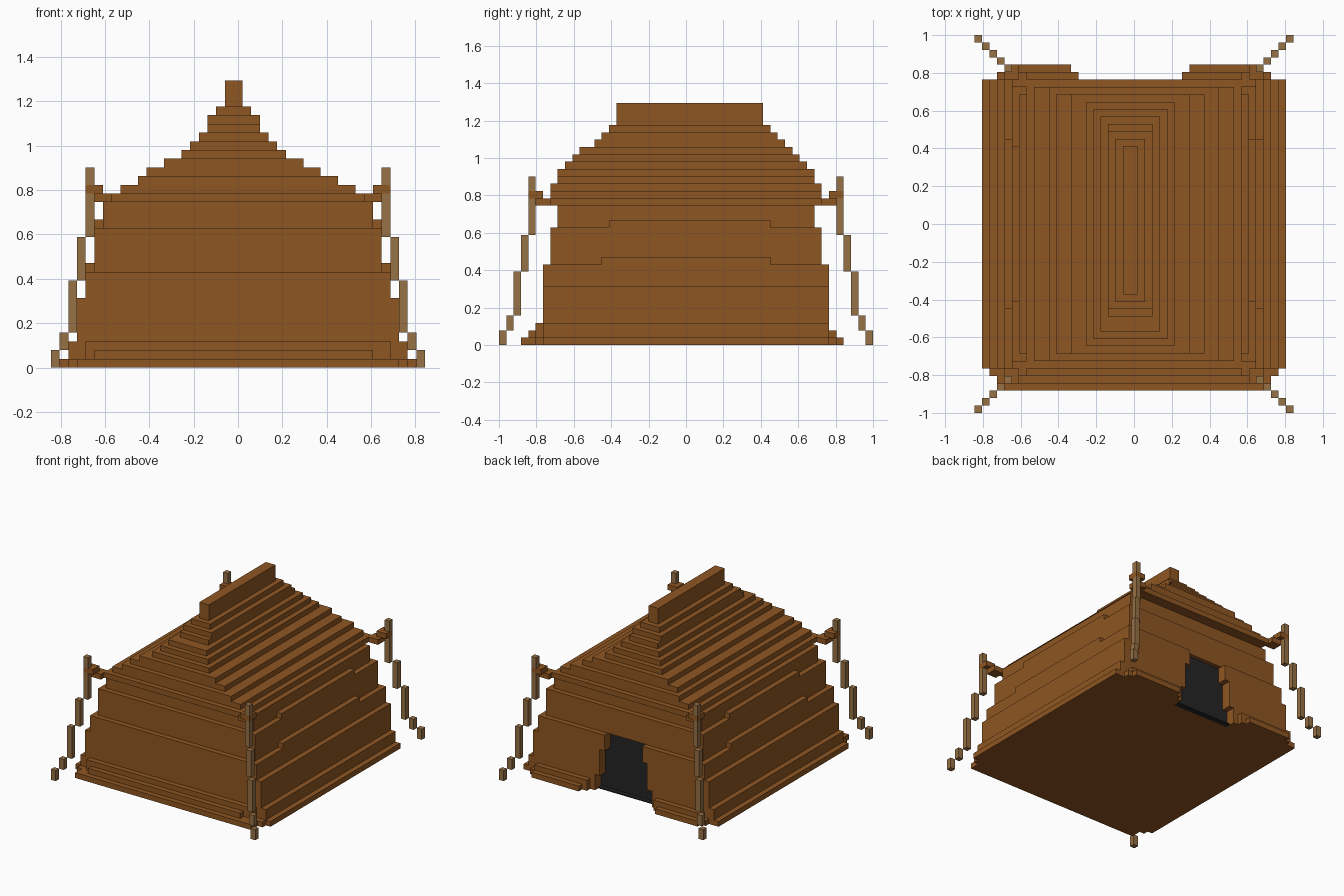
import bpy
import bmesh

cube = bpy.data.objects.get("Cube")
if cube:
    bpy.data.objects.remove(cube, do_unlink=True)

U = 2 / 51  # edge length of one block


def material(name, rgb):
    m = bpy.data.materials.new(name)
    m.use_nodes = True
    col = (*rgb, 1)
    m.diffuse_color = col
    bsdf = next(n for n in m.node_tree.nodes if n.type == 'BSDF_PRINCIPLED')
    bsdf.inputs["Base Color"].default_value = col
    return m


BROWN = material("brown canvas", (0.275, 0.093, 0.016))
TAN = material("tan wood", (0.31, 0.165, 0.061))
DARK = material("dark doorway", (0.018, 0.018, 0.018))


def blocks(name, boxes, mat):
    """Boxes are (x0, x1, y0, y1, z0, z1) in block units."""
    bm = bmesh.new()
    for x0, x1, y0, y1, z0, z1 in boxes:
        vs = bmesh.ops.create_cube(bm, size=1)["verts"]
        for v in vs:
            v.co.x = (x1 if v.co.x > 0 else x0) * U
            v.co.y = (y1 if v.co.y > 0 else y0) * U
            v.co.z = (z1 if v.co.z > 0 else z0) * U
    me = bpy.data.meshes.new(name)
    bm.to_mesh(me)
    bm.free()
    me.materials.append(mat)
    ob = bpy.data.objects.new(name, me)
    bpy.context.collection.objects.link(ob)
    return ob


DOOR_Y = 17.5


def open_back(xw, y0, y1, z0, z1, dx0, dx1):
    """A tier with a doorway gap cut in from the back."""
    return [(-xw, xw, y0, DOOR_Y, z0, z1),
            (-xw, dx0, DOOR_Y, y1, z0, z1),
            (dx1, xw, DOOR_Y, y1, z0, z1)]


# Doorway widths by height: z0, z1, left edge, right edge
door_steps = [(0, 3, -6.5, 5.5), (3, 8, -5.5, 4.5), (8, 11, -4.5, 3.5)]

# Base: stepped skirt around the ground
base = open_back(20.5, -19.5, 19.5, 0, 1, -6.5, 5.5)
base += open_back(19.5, -19.5, 19.5, 1, 3, -6.5, 5.5)
base += [(-19.5, 19.5, -20.5, -19.5, 0, 1),
         (-18.5, 18.5, -22.5, -20.5, 0, 1),
         (-17.5, 17.5, -20.5, -19.5, 1, 3),
         (-16.5, 15.5, -21.5, -20.5, 1, 2)]
# Back flaps on both sides of the doorway
base += [(-18.5, -7.5, 19.5, 20.5, 0, 1), (6.5, 18.5, 19.5, 20.5, 0, 1),
         (-17.5, -8.5, 20.5, 21.5, 0, 1), (7.5, 17.5, 20.5, 21.5, 0, 1),
         (-17.5, -7.5, 19.5, 20.5, 1, 2), (6.5, 17.5, 19.5, 20.5, 1, 2)]
blocks("base_skirt", base, BROWN)

# Walls: tiers leaning inward, with raised middles on the sides
walls = open_back(18.5, -19.5, 19.5, 3, 8, -5.5, 4.5)
walls += open_back(17.5, -19.5, 19.5, 8, 11, -4.5, 3.5)
walls += [(-16.5, 16.5, -18.5, 18.5, 11, 16),
          (-15.5, 15.5, -17.5, 17.5, 16, 19)]
for s in (-1, 1):
    a, b = sorted((16.5 * s, 17.5 * s))
    walls.append((a, b, -11.5, 11.5, 11, 12))
    a, b = sorted((15.5 * s, 16.5 * s))
    walls.append((a, b, -10.5, 11.5 if s > 0 else 10.5, 16, 17))
blocks("walls", walls, BROWN)

# Dark doorway plate and sill
door = [(a, b, DOOR_Y, DOOR_Y + 0.2, z0, z1) for z0, z1, a, b in door_steps]
door.append((-6.5, 5.5, DOOR_Y, 18.5, 0, 0.2))
blocks("doorway", door, DARK)

# Roof: stepped tiers as x0, x1, y0, y1, z0, z1, topped by the ridge
blocks("roof", [
    (-14.5, 14.5, -19.5, 19.5, 19, 20),
    (-13.5, 13.5, -18.5, 18.5, 20, 21),
    (-11.5, 11.5, -18.5, 18.5, 21, 22),
    (-10.5, 9.5, -17.5, 17.5, 22, 23),
    (-8.5, 7.5, -17.5, 17.5, 23, 24),
    (-6.5, 5.5, -16.5, 16.5, 24, 25),
    (-5.5, 4.5, -15.5, 15.5, 25, 26),
    (-4.5, 3.5, -14.5, 14.5, 26, 27),
    (-3.5, 2.5, -12.5, 13.5, 27, 28),
    (-3.5, 2.5, -11.5, 12.5, 28, 29),
    (-2.5, 1.5, -10.5, 11.5, 29, 30)], BROWN)
blocks("roof_ridge", [(-1.5, 0.5, -9.5, 10.5, 30, 33)], BROWN)

# Corner poles leaning outward, and the ties holding them to the eaves
pole_steps = [(0, 0, 2), (1, 2, 4), (2, 4, 10), (3, 10, 15),
              (4, 15, 20), (4, 21, 23)]
ties = [(14.5, 16.5, 18.5, 20.5, 19, 20), (15.5, 17.5, 19.5, 21.5, 20, 21)]


def to_corner(box, sx, sy):
    x0, x1, y0, y1, z0, z1 = box
    return (*sorted((x0 * sx, x1 * sx)), *sorted((y0 * sy, y1 * sy)), z0, z1)


for sx, side in ((1, "left"), (-1, "right")):
    for sy, end in ((-1, "front"), (1, "back")):
        pole = [(20.5 - i, 21.5 - i, 24.5 - i, 25.5 - i, z0, z1)
                for i, z0, z1 in pole_steps]
        blocks(f"{end}_{side}_pole", [to_corner(b, sx, sy) for b in pole], TAN)
        blocks(f"{end}_{side}_tie", [to_corner(b, sx, sy) for b in ties], BROWN)
